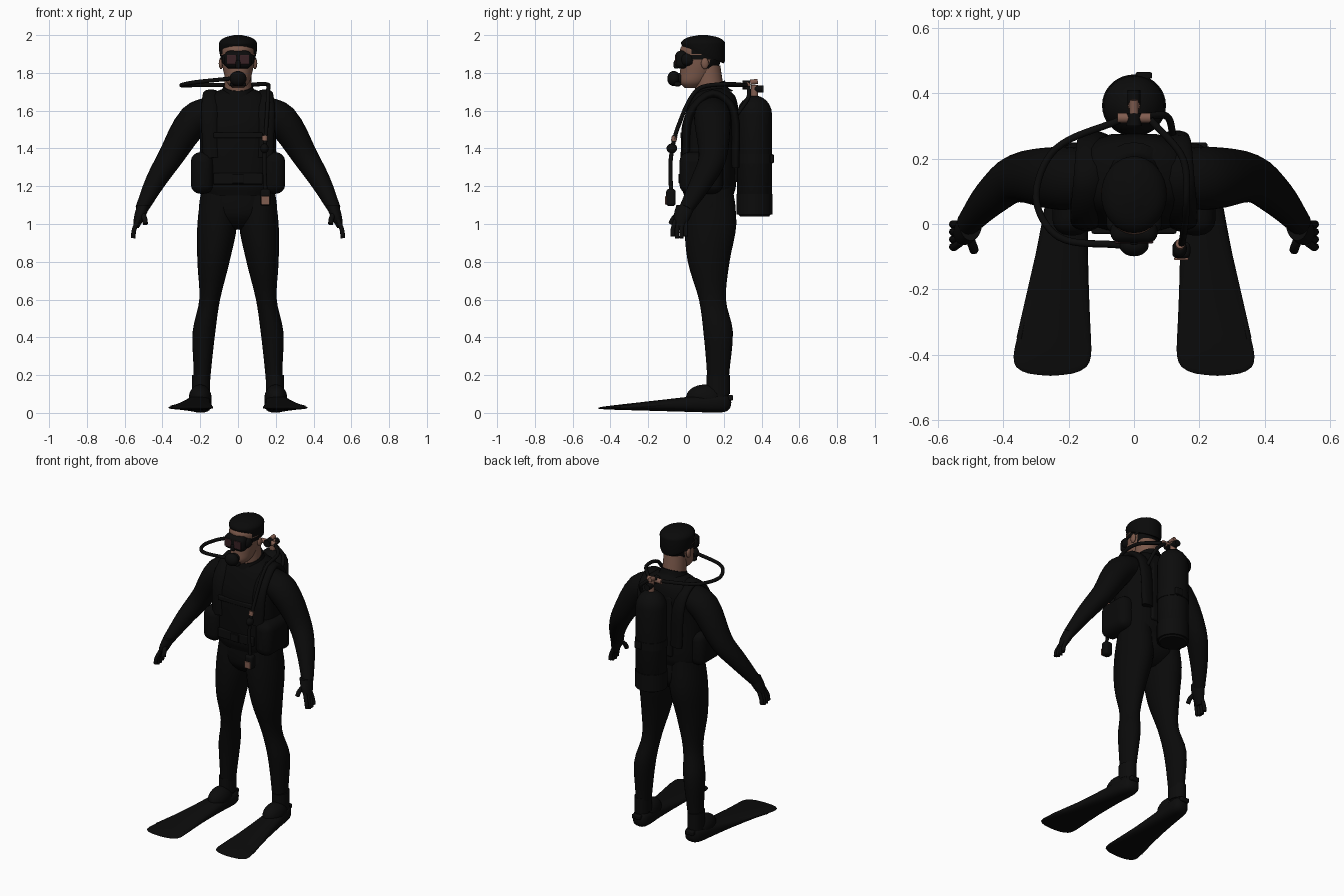
import bpy, bmesh, math
from mathutils import Vector

if "Cube" in bpy.data.objects:
    bpy.data.objects.remove(bpy.data.objects["Cube"], do_unlink=True)


def material(name, color, roughness):
    mat = bpy.data.materials.new(name)
    mat.use_nodes = True
    mat.diffuse_color = (*color, 1)
    shader = mat.node_tree.nodes["Principled BSDF"]
    shader.inputs["Base Color"].default_value = (*color, 1)
    shader.inputs["Roughness"].default_value = roughness
    return mat


SUIT = material("black neoprene", (.003, .003, .003), .6)
RUBBER = material("black rubber", (.0035, .0035, .0035), .6)
SKIN = material("skin", (.2, .1, .07), .6)
LENS = material("tinted lens", (.04, .015, .018), .3)
METAL = material("warm metal", (.22, .11, .08), .4)
SIDE, FORWARD, UP = Vector((1, 0, 0)), Vector((0, 1, 0)), Vector((0, 0, 1))
parts = []


def finish(name, bm, mat, mirror=False, bevel=0):
    bmesh.ops.recalc_face_normals(bm, faces=bm.faces[:])
    mesh = bpy.data.meshes.new(name)
    bm.to_mesh(mesh)
    bm.free()
    mesh.materials.append(mat)
    part = bpy.data.objects.new(name, mesh)
    bpy.context.collection.objects.link(part)
    if bevel:
        modifier = part.modifiers.new("bevel", "BEVEL")
        modifier.width, modifier.segments = bevel, 4
    if mirror:
        part.modifiers.new("mirror", "MIRROR").use_mirror_merge = False
    parts.append(part)
    return part


def spline(points, steps):
    """Round off the control rows; tangents follow the spacing of the rows."""
    points = [Vector(point) for point in points]
    last = len(points) - 1

    def tangent(i):
        before, here, after = points[max(i - 1, 0)], points[i], points[min(i + 1, last)]
        return (after - before) / ((after - here).length + (here - before).length)

    curve = []
    for i in range(last):
        start, end = points[i], points[i + 1]
        length = (end - start).length
        lead, trail = start + tangent(i) * length / 3, end - tangent(i + 1) * length / 3
        for step in range(steps):
            t = step / steps
            s = 1 - t
            curve.append(start * s**3 + lead * (3 * s * s * t) + trail * (3 * s * t * t) + end * t**3)
    return curve + [points[last]]


def loft(name, rows, mat, over=None, depth=1, power=2, steps=4, sides=24, mirror=False):
    """Skin superellipse rings (x, y, z, half width, maybe half depth).
    Rings lie across the path, or in the plane of x and the direction over."""
    rows = spline([row if len(row) > 4 else (*row, row[-1] * depth) for row in rows], steps)
    centers = [Vector(row[:3]) for row in rows]
    bm, rings, across = bmesh.new(), [], None
    for i, row in enumerate(rows):
        if over:
            across, away = SIDE, over
        else:
            along = (centers[min(i + 1, len(rows) - 1)] - centers[max(i - 1, 0)]).normalized()
            across = across or along.cross(FORWARD if abs(along.y) < .8 else UP)
            across = (across - along * across.dot(along)).normalized()
            away = along.cross(across)
        ring = []
        for k in range(sides):
            angle = math.tau * k / sides
            c, s = (math.copysign(abs(f) ** (2 / power), f) for f in (math.cos(angle), math.sin(angle)))
            ring.append(bm.verts.new(centers[i] + across * c * row[3] + away * s * row[4]))
        rings.append(ring)
    for low, high in zip(rings, rings[1:]):
        for k in range(sides):
            bm.faces.new((low[k - 1], low[k], high[k], high[k - 1]))
    bm.faces.new(rings[0])
    bm.faces.new(rings[-1])
    return finish(name, bm, mat, mirror)


def stack(name, rows, mat, **options):
    """Upright part on the centre line from rows of z, y and half width."""
    return loft(name, [(0, y, z, width) for z, y, width in rows], mat, over=FORWARD, **options)


def tube(name, points, radius, mat, **options):
    return loft(name, [(*point, radius) for point in points], mat, **options)


def place(bm, center, size):
    for vert in bm.verts:
        vert.co = Vector(center) + vert.co * 1 if size is None else Vector(
            p + c * s for p, c, s in zip(center, vert.co, size))


def box(name, center, size, mat, bevel, mirror=False):
    bm = bmesh.new()
    bmesh.ops.create_cube(bm, size=1)
    for vert in bm.verts:
        vert.co = [p + c * s for p, c, s in zip(center, vert.co, size)]
    return finish(name, bm, mat, mirror, bevel)


def ball(name, center, size, mat, mirror=False):
    bm = bmesh.new()
    bmesh.ops.create_uvsphere(bm, u_segments=24, v_segments=16, radius=1)
    for vert in bm.verts:
        vert.co = [p + c * s for p, c, s in zip(center, vert.co, size)]
    return finish(name, bm, mat, mirror)


def tilt(part, pivot, slope, limit):
    """Slope the rim of a part below a height limit toward the back."""
    for vert in part.data.vertices:
        if vert.co.z < limit:
            vert.co.z += (vert.co.y - pivot) * slope


# Legs and pelvis
loft("legs", [(.1, .13, 1.2, .09), (.11, .13, 1, .105), (.13, .12, .8, .085), (.15, .14, .6, .055),
              (.18, .17, .43, .06), (.19, .17, .2, .045), (.2, .17, .06, .045)],
     SUIT, over=FORWARD, depth=1.3, mirror=True)
stack("pelvis", [(.97, .13, .08), (1, .13, .15), (1.06, .13, .205), (1.2, .12, .19)], SUIT, depth=.65)

# Fins widen toward a rounded tip and thin out from heel to tip
fin_rows = []
for i in range(17):
    t = (1 - math.cos(math.pi * i / 16)) / 2
    rounding = math.sqrt(1 - abs(2 * t - 1) ** 16)
    height = .05 * (1 - t) + .005
    fin_rows.append((.19 + .066 * t, .24 - .705 * t, height + .02 * t,
                     (.055 + .075 * t**1.5) * rounding + .001, height * rounding + .001))
loft("fins", fin_rows, RUBBER, over=UP, power=2.6, steps=2, mirror=True)
ball("foot_insteps", (.2, .1, .08), (.06, .1, .07), RUBBER, mirror=True)
tube("boot_cuffs", [(.195, .17, .1), (.195, .17, .2)], .048, RUBBER, over=FORWARD, depth=1.3, mirror=True)
for name, start, end in (("inner", .16, .15), ("outer", .27, .35)):
    tube(name + "_fin_rails", [(start, 0, .05), (end, -.35, .03)], .01, RUBBER, mirror=True)
box("heel_buckles", (.195, .235, .08), (.06, .03, .03), RUBBER, .008, mirror=True)

# Torso and inflatable vest
stack("vest", [(1.15, .12, .18), (1.2, .12, .2), (1.5, .12, .2), (1.6, .14, .19), (1.68, .15, .15),
               (1.72, .15, .07)], SUIT, depth=.72, power=2.5, sides=36)
box("vest_pockets", (.19, .08, 1.27), (.12, .23, .22), SUIT, .05, mirror=True)
tube("shoulder_straps", [(.14, 0, 1.35), (.15, .02, 1.58), (.14, .14, 1.69), (.13, .25, 1.6), (.11, .26, 1.3)],
     .045, SUIT, depth=.5, mirror=True)
for name, z, height in (("chest_strap", 1.47, .03), ("waist_belt", 1.24, .06)):
    box(name, (0, -.02, z), (.26, .02, height), RUBBER, .006)
box("belt_buckle", (0, -.03, 1.24), (.06, .02, .05), RUBBER, .004)
box("tank_backplate", (0, .25, 1.42), (.17, .05, .4), RUBBER, .015)

# Arms, gloves and fingers
loft("arms", [(.12, .14, 1.6, .08), (.23, .14, 1.55, .088), (.36, .14, 1.35, .067), (.44, .08, 1.22, .053),
              (.51, 0, 1.08, .034)], SUIT, depth=1.1, mirror=True)
loft("gloves", [(.5, 0, 1.1, .034), (.52, -.02, 1.04, .03), (.54, -.03, .98, .015)],
     RUBBER, over=FORWARD, depth=1.5, mirror=True)
for i, name in enumerate(("index", "middle", "ring", "little")):
    y = .023 * i - .07
    tip = .92 + .01 * abs(i - 1.5)
    tube(name + "_fingers", [(.53, y * .8, 1.02), (.55, y, .97), (.555, y, tip)],
         .012, RUBBER, sides=10, mirror=True)
tube("thumbs", [(.51, -.03, 1.06), (.495, -.065, 1.03), (.49, -.08, 1)], .014, RUBBER, sides=10, mirror=True)

# Neck and collar
stack("neck", [(1.66, .13, .075), (1.84, .11, .068)], SKIN, depth=1.05)
collar = stack("collar", [(1.66, .135, .11), (1.69, .125, .09), (1.73, .125, .077)], SUIT, depth=1.05)
tilt(collar, .12, .35, 2)

# Head, dark on the crown and the back
head = stack("head", [(1.72, .03, .03), (1.75, .04, .06), (1.8, .06, .075), (1.87, .08, .088),
                      (1.93, .08, .09), (1.98, .08, .05)], SKIN, depth=1.22, sides=40, steps=6)
head.data.materials.append(SUIT)
for face in head.data.polygons:
    center = face.center
    crown = center.z > 1.95 or (center.z > 1.9 and center.y > .03)
    nape = center.z > 1.81 and center.y > .12
    face.material_index = int(crown or nape)
hair = stack("hair", [(1.93, .09, .095), (1.96, .09, .1), (1.985, .09, .075), (2, .09, .02)],
             SUIT, depth=1.17, sides=32)
tilt(hair, 0, -.4, 1.95)
ball("ears", (.09, .1, 1.85), (.012, .02, .03), SKIN, mirror=True)

# Diving mask
mask_z = 1.87
box("mask_frame", (0, -.02, mask_z), (.145, .075, .095), RUBBER, .03)
box("mask_skirt", (0, .01, mask_z), (.17, .08, .07), RUBBER, .03)
box("mask_lenses", (.034, -.055, mask_z), (.05, .008, .05), LENS, .003, mirror=True)
box("mask_nose", (0, -.05, 1.845), (.026, .03, .045), RUBBER, .01)
stack("mask_strap", [(mask_z, .083, .092), (mask_z + .025, .083, .094)], RUBBER, depth=1.2, sides=32)

# Mouthpiece
mouth_z = 1.77
tube("mouthpiece", [(0, 0, mouth_z), (0, -.06, mouth_z)], .03, RUBBER)
ball("regulator_cover", (0, -.065, mouth_z), (.045, .034, .04), RUBBER)
box("exhaust_tee", (0, -.045, 1.74), (.085, .035, .022), RUBBER, .008)

# Tank with a domed top
tank_y, tank_radius = .363, .095
dome = [math.radians(angle) for angle in range(0, 90, 15)]
stack("tank", [(1.04, tank_y, .08), (1.06, tank_y, tank_radius)]
      + [(1.58 + .1 * math.sin(a), tank_y, tank_radius * math.cos(a)) for a in dome],
      RUBBER, depth=.97, steps=1, sides=36)
for name, low, high in (("tank_boot", 1.05, 1.16), ("tank_band", 1.32, 1.37)):
    stack(name, [(low, tank_y, .098), (high, tank_y, .098)], RUBBER, depth=.97, steps=1, sides=36)
box("band_buckle", (.03, .455, 1.345), (.05, .02, .045), RUBBER, .005)

# Valve and first stage
valve_z = 1.735
stack("valve_stem", [(1.66, tank_y, .02), (valve_z, tank_y, .018)], METAL, sides=14)
tube("valve_knob", [(0, tank_y, 1.715), (0, .41, 1.715)], .02, RUBBER, sides=14)
tube("first_stage", [(-.05, .325, valve_z), (.05, .325, valve_z)], .016, METAL, sides=14)
tube("first_stage_cap", [(0, .3, valve_z), (0, .34, valve_z)], .024, RUBBER, sides=14)
tube("yoke_screw", [(0, .34, 1.75), (0, .38, 1.755)], .014, METAL, sides=14)

# Hoses
hoses = {
    "breathing_hose": [(-.04, .32, valve_z), (-.24, .23, valve_z), (-.3, .08, valve_z), (-.23, -.04, 1.75),
                       (-.04, -.065, mouth_z)],
    "inflator_hose": [(.05, .32, valve_z), (.15, .2, 1.74), (.16, .06, 1.71), (.15, -.04, 1.52),
                      (.14, -.08, 1.35), (.145, -.08, 1.18)],
    "side_hose": [(.03, .33, valve_z), (.1, .33, 1.67), (.12, .27, 1.58)],
}
for name, path in hoses.items():
    tube(name, path, .011, RUBBER, steps=8, sides=10)

# Inflator and gauge
tube("hose_ring", [(.142, -.06, 1.465), (.141, -.065, 1.44)], .015, METAL, sides=14)
ball("inflator_button", (.14, -.075, 1.4), (.022, .028, .026), RUBBER)
box("gauge_console", (.145, -.08, 1.14), (.055, .05, .09), RUBBER, .015)
box("gauge_face", (.145, -.107, 1.125), (.044, .008, .044), METAL, .003)

# Smooth shading with sharp edges kept
bpy.ops.object.select_all(action="DESELECT")
for part in parts:
    part.select_set(True)
bpy.context.view_layer.objects.active = parts[0]
bpy.ops.object.shade_smooth_by_angle(angle=math.radians(40))
